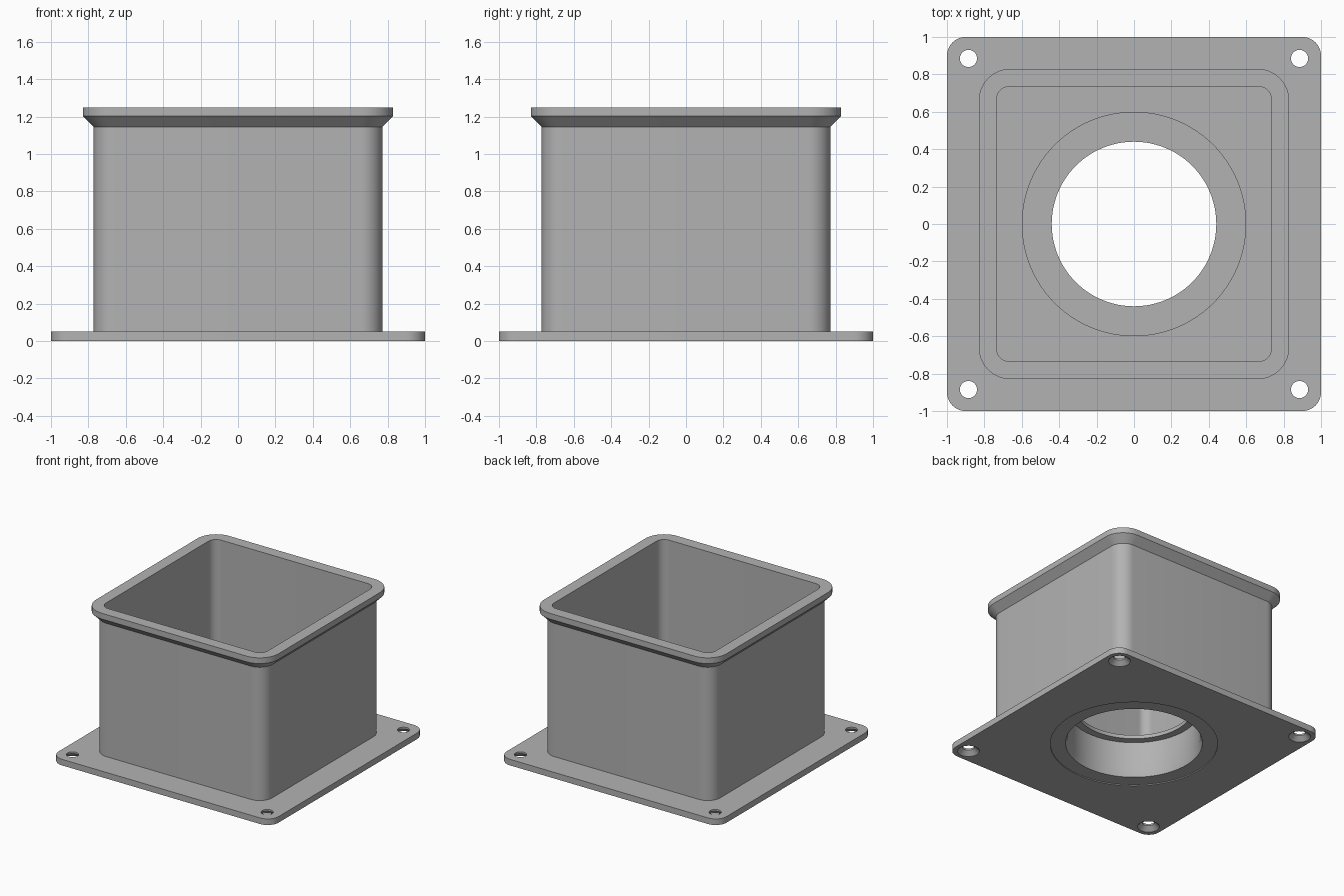
import bpy, bmesh, math

cube = bpy.data.objects.get("Cube")
if cube:
    bpy.data.objects.remove(cube, do_unlink=True)

# Single grey material
grey = bpy.data.materials.new("plain grey")
grey.use_nodes = True
colour = (0.45, 0.45, 0.45, 1)
grey.diffuse_color = colour
grey.node_tree.nodes["Principled BSDF"].inputs["Base Color"].default_value = colour


def rounded_square(half, radius, z, steps=10):
    c = half - radius
    points = []
    for q, (sx, sy) in enumerate([(1, 1), (-1, 1), (-1, -1), (1, -1)]):
        for i in range(steps + 1):
            a = math.pi / 2 * (q + i / steps)
            points.append((sx * c + radius * math.cos(a), sy * c + radius * math.sin(a), z))
    return points


def circle(radius, z, x=0, y=0, count=96):
    angles = [2 * math.pi * i / count for i in range(count)]
    return [(x + radius * math.cos(a), y + radius * math.sin(a), z) for a in angles]


def loft(name, sections, closed=False):
    """Join matching loops; either cap both ends or close back to the first."""
    bm = bmesh.new()
    loops = [[bm.verts.new(p) for p in s] for s in sections]
    pairs = list(zip(loops, loops[1:]))
    if closed:
        pairs.append((loops[-1], loops[0]))
    else:
        bm.faces.new(loops[0])
        bm.faces.new(loops[-1])
    for a, b in pairs:
        n = len(a)
        for i in range(n):
            j = (i + 1) % n
            bm.faces.new((a[i], a[j], b[j], b[i]))
    bmesh.ops.recalc_face_normals(bm, faces=bm.faces)
    mesh = bpy.data.meshes.new(name)
    bm.to_mesh(mesh)
    bm.free()
    mesh.materials.append(grey)
    obj = bpy.data.objects.new(name, mesh)
    bpy.context.collection.objects.link(obj)
    return obj


def select(obj):
    bpy.ops.object.select_all(action='DESELECT')
    obj.select_set(True)
    bpy.context.view_layer.objects.active = obj


def combine(obj, tool, operation):
    tool.hide_render = True
    mod = obj.modifiers.new(operation.lower(), 'BOOLEAN')
    mod.operation, mod.object, mod.solver = operation, tool, 'EXACT'
    select(obj)
    bpy.ops.object.modifier_apply(modifier=mod.name)
    bpy.data.objects.remove(tool, do_unlink=True)


# Mounting flange with a raised central socket
flange = loft("mounting_flange", [rounded_square(1, 0.1, z) for z in (0, 0.05)])
combine(flange, loft("socket_boss", [circle(0.6, z) for z in (0.02, 0.33)]), 'UNION')

# Stepped bore: shallow recess, tapered mouth, socket and inner stop
bore = [(0.63, -0.1), (0.63, 0.008), (0.515, 0.008), (0.5, 0.06),
        (0.5, 0.3), (0.44, 0.3), (0.44, 0.5)]
combine(flange, loft("bore_cutter", [circle(r, z) for r, z in bore]), 'DIFFERENCE')

# Countersunk screw holes
screw = [(0.083, -0.02), (0.083, 0.002), (0.046, 0.036), (0.046, 0.1)]
for sx in (-1, 1):
    for sy in (-1, 1):
        cutter = loft("screw_cutter", [circle(r, z, sx * 0.885, sy * 0.885, 32) for r, z in screw])
        combine(flange, cutter, 'DIFFERENCE')

# Square open box with a flared rim
wall = [(0.772, 0.115, 0.045), (0.772, 0.115, 1.145), (0.83, 0.17, 1.203),
        (0.83, 0.17, 1.25), (0.735, 0.07, 1.25), (0.735, 0.07, 0.045)]
box = loft("box_wall", [rounded_square(*s) for s in wall], closed=True)

for obj in (flange, box):
    select(obj)
    bpy.ops.object.shade_smooth_by_angle(angle=math.radians(30))
